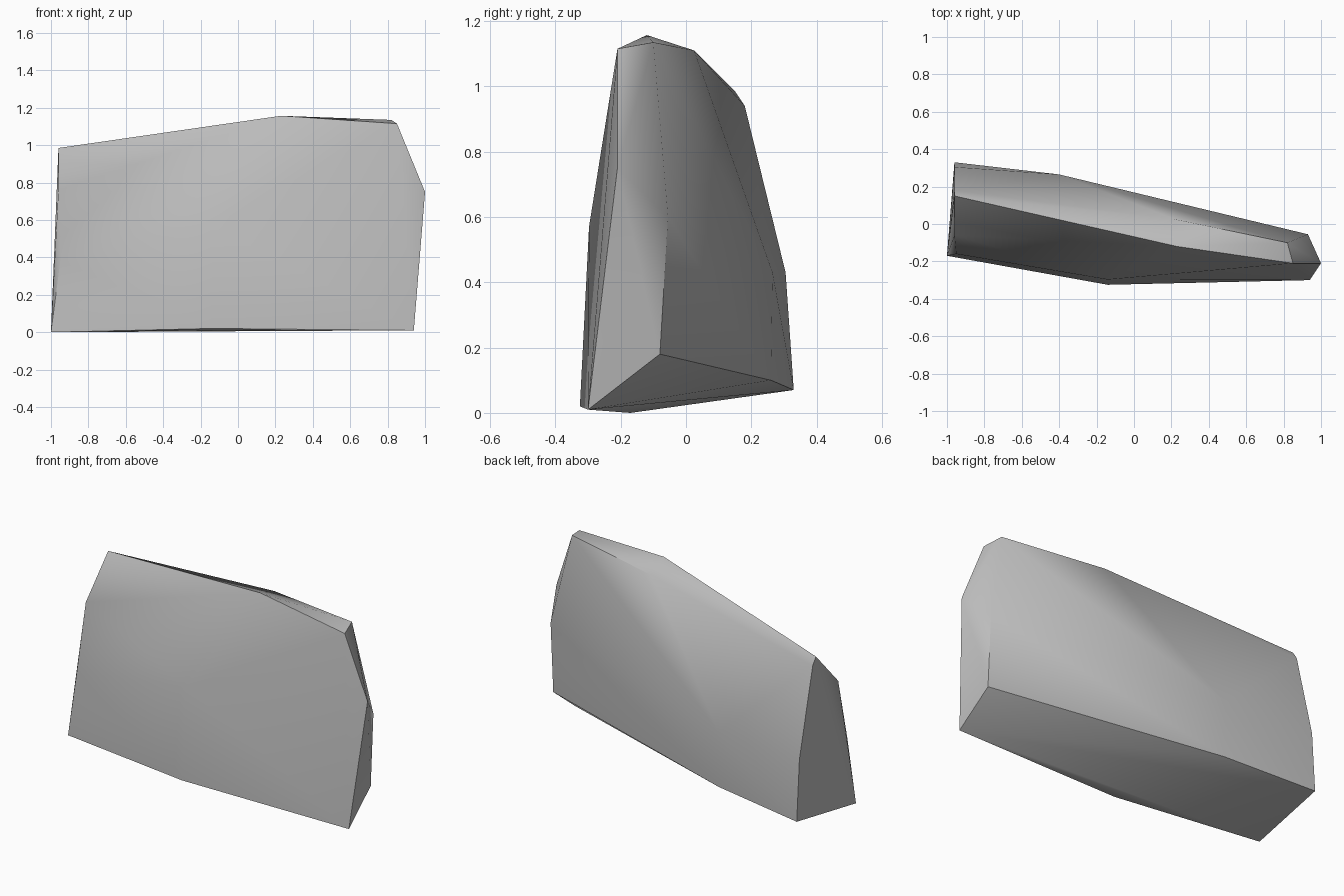
import bpy
import bmesh

cube = bpy.data.objects.get("Cube")
if cube:
    bpy.data.objects.remove(cube, do_unlink=True)

# Stone material
stone = bpy.data.materials.new("grey stone")
stone.use_nodes = True
grey = (0.5, 0.5, 0.5, 1)
stone.diffuse_color = grey
stone.node_tree.nodes["Principled BSDF"].inputs["Base Color"].default_value = grey

# Corners of the chiselled slab, grouped by region
right_end = [(0.94, -0.30, 0.01), (1.0, -0.21, 0.75), (0.85, -0.21, 1.115),
             (0.82, -0.10, 1.135), (0.93, -0.055, 0.60), (0.93, -0.08, 0.18)]
left_end = [(-1.0, -0.17, 0.0), (-0.95, -0.16, 0.38), (-0.96, -0.06, 0.76),
            (-0.96, 0.15, 0.985), (-0.96, 0.18, 0.94), (-0.96, 0.305, 0.43),
            (-0.96, 0.33, 0.07)]
top_ridge = [(0.23, -0.12, 1.157), (0.22, 0.025, 1.11)]
front_bulge = [(-0.14, -0.325, 0.02), (-0.12, -0.29, 0.01), (-0.14, -0.297, 0.57)]
back_bulge = [(-0.40, 0.265, 0.43), (-0.40, 0.26, 0.10)]

# Wrap the corners in a convex shell
bm = bmesh.new()
for p in right_end + left_end + top_ridge + front_bulge + back_bulge:
    bm.verts.new(p)
hull = bmesh.ops.convex_hull(bm, input=bm.verts)
loose = [v for v in bm.verts if not v.link_faces]
bmesh.ops.delete(bm, geom=loose, context="VERTS")
bmesh.ops.recalc_face_normals(bm, faces=bm.faces)
mesh = bpy.data.meshes.new("rock_slab")
bm.to_mesh(mesh)
bm.free()
mesh.materials.append(stone)

rock = bpy.data.objects.new("rock_slab", mesh)
bpy.context.collection.objects.link(rock)

# Soft faces with crisp chiselled edges
bpy.ops.object.select_all(action="DESELECT")
rock.select_set(True)
bpy.context.view_layer.objects.active = rock
bpy.ops.object.shade_smooth_by_angle(angle=0.8)
